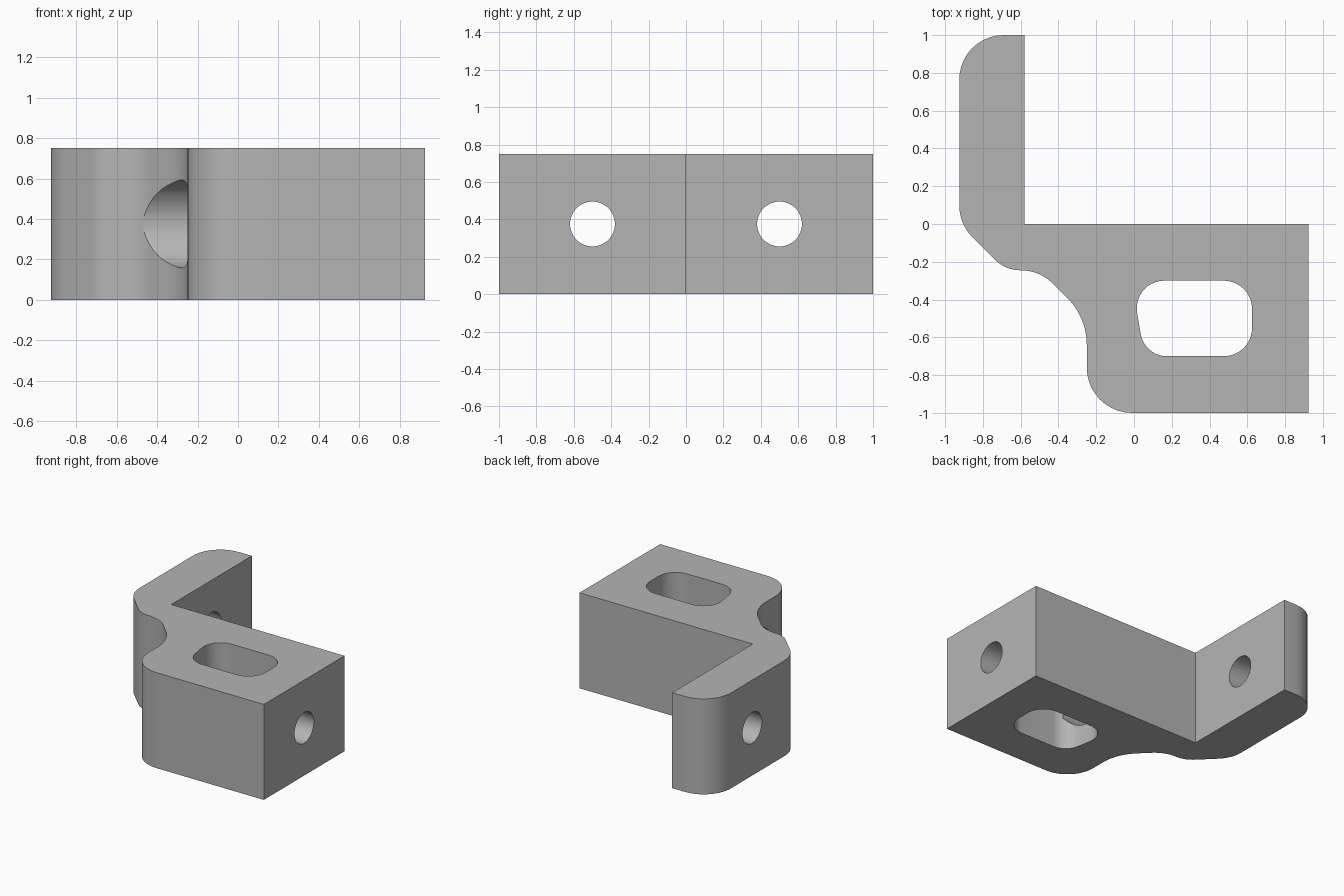
import bpy, bmesh, math
from mathutils import Vector, Matrix

cube = bpy.data.objects.get("Cube")
if cube:
    bpy.data.objects.remove(cube)

HEIGHT = 0.75
grey = bpy.data.materials.new("machined grey")
grey.use_nodes = True
grey.diffuse_color = (0.46, 0.46, 0.46, 1)
grey.node_tree.nodes["Principled BSDF"].inputs["Base Color"].default_value = (0.46, 0.46, 0.46, 1)


def rounded(corners, steps=10):
    """Turn (x, y, radius) corners into a filleted outline."""
    pts = []
    for i, (x, y, r) in enumerate(corners):
        p = Vector((x, y))
        if r == 0:
            pts.append(p)
            continue
        a = (Vector(corners[i - 1][:2]) - p).normalized()
        b = (Vector(corners[(i + 1) % len(corners)][:2]) - p).normalized()
        half = a.angle(b) / 2
        centre = p + (a + b).normalized() * r / math.sin(half)
        start = p + a * r / math.tan(half) - centre
        end = p + b * r / math.tan(half) - centre
        sweep = math.pi - 2 * half
        for k in range(steps + 1):
            t = k / steps
            pts.append(centre + (start * math.sin((1 - t) * sweep)
                                 + end * math.sin(t * sweep)) / math.sin(sweep))
    return pts


def finish(name, bm):
    bmesh.ops.recalc_face_normals(bm, faces=bm.faces)
    mesh = bpy.data.meshes.new(name)
    bm.to_mesh(mesh)
    bm.free()
    mesh.materials.append(grey)
    ob = bpy.data.objects.new(name, mesh)
    bpy.context.collection.objects.link(ob)
    return ob


def prism(name, outline, z0, z1):
    bm = bmesh.new()
    face = bm.faces.new([bm.verts.new((p.x, p.y, z0)) for p in outline])
    top = bmesh.ops.extrude_face_region(bm, geom=[face], use_keep_orig=True)["geom"]
    bmesh.ops.translate(bm, vec=(0, 0, z1 - z0),
                        verts=[v for v in top if isinstance(v, bmesh.types.BMVert)])
    return finish(name, bm)


def bore(name, x0, x1, y, radius):
    """Round cutter lying along x at mid height."""
    bm = bmesh.new()
    place = Matrix.Translation(((x0 + x1) / 2, y, HEIGHT / 2)) @ Matrix.Rotation(math.pi / 2, 4, 'Y')
    bmesh.ops.create_cone(bm, cap_ends=True, segments=48, radius1=radius, radius2=radius,
                          depth=x1 - x0, matrix=place)
    return finish(name, bm)


# Bracket body: upright leg joined to a broad block
bracket = prism("bracket", rounded([
    (-0.58, 0, 0), (-0.58, 1, 0), (-0.925, 1, 0.235), (-0.925, 0, 0.24),
    (-0.68, -0.245, 0.19), (-0.5, -0.245, 0.24), (-0.25, -0.495, 0.35),
    (-0.25, -1, 0.24), (0.925, -1, 0), (0.925, 0, 0)]), 0, HEIGHT)

# Vertical window, bolt holes and the wide counterbore
cutters = [
    prism("window_cutter", rounded([
        (0.015, -0.3, 0.145), (0.015, -0.46, 0), (0.055, -0.7, 0.14),
        (0.625, -0.7, 0.15), (0.625, -0.3, 0.15)]), -0.1, HEIGHT + 0.1),
    bore("leg_hole_cutter", -1.1, -0.4, 0.5, 0.12),
    bore("block_hole_cutter", 0.05, 1.1, -0.5, 0.12),
    bore("counterbore_cutter", -0.8, 0.1, -0.5, 0.217),
]

bpy.context.view_layer.objects.active = bracket
for cutter in cutters:
    mod = bracket.modifiers.new(cutter.name, 'BOOLEAN')
    mod.operation = 'DIFFERENCE'
    mod.solver = 'EXACT'
    mod.object = cutter
    bpy.ops.object.modifier_apply(modifier=mod.name)
for cutter in cutters:
    bpy.data.objects.remove(cutter)

# Smooth fillets and bores with crisp edges
for ob in bpy.context.selected_objects:
    ob.select_set(False)
bracket.select_set(True)
bpy.ops.object.shade_smooth_by_angle(angle=math.radians(30))
